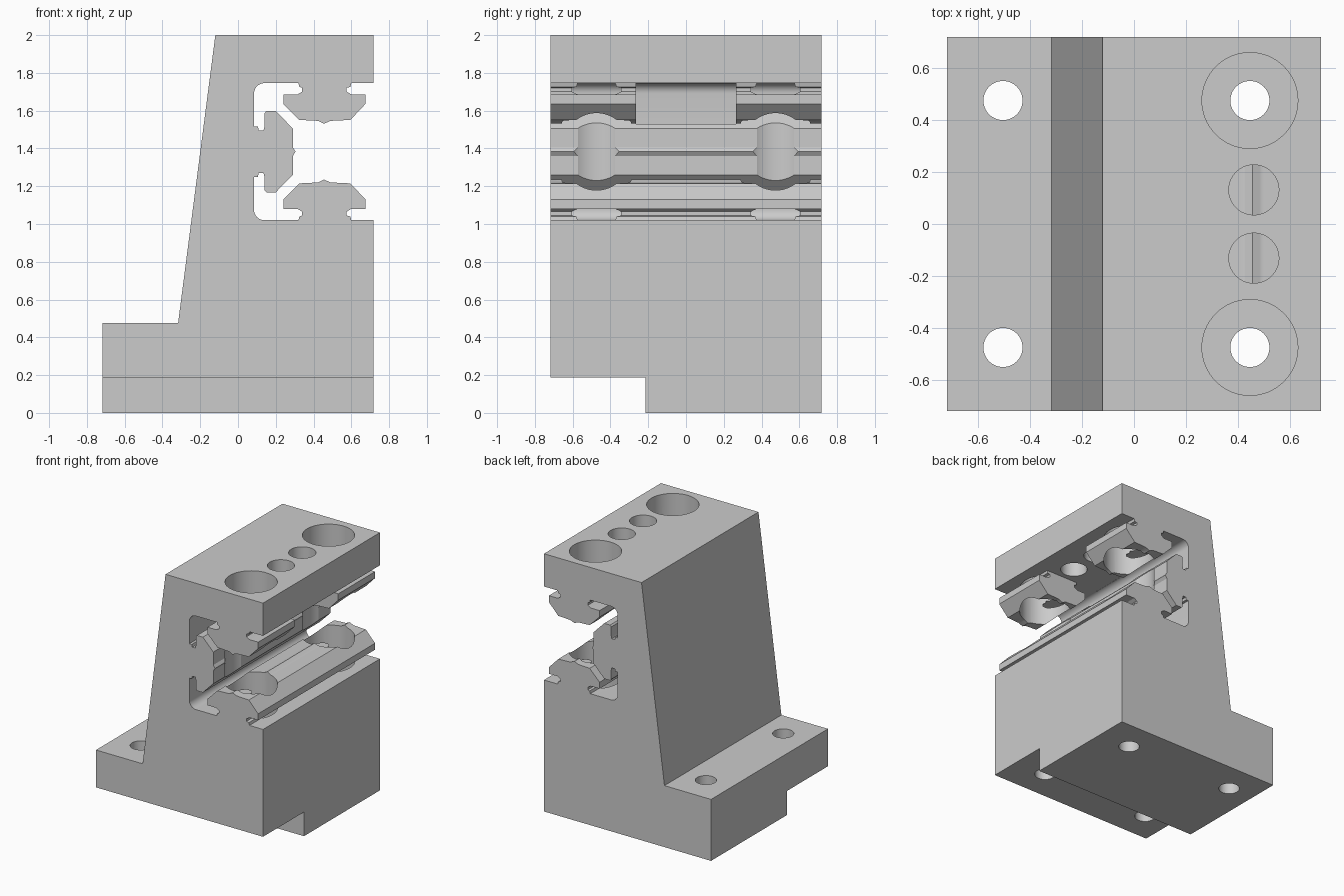
import bpy, bmesh, math

cube = bpy.data.objects.get("Cube")
if cube:
    bpy.data.objects.remove(cube, do_unlink=True)

HALF = 0.717     # half length and half width
MID = 1.383      # mirror height of the slot
FLOOR, CEIL = 1.02, 2 * MID - 1.02

grey = bpy.data.materials.new("machined_grey")
grey.use_nodes = True
colour = (0.6, 0.6, 0.6, 1)
grey.diffuse_color = colour
grey.node_tree.nodes["Principled BSDF"].inputs["Base Color"].default_value = colour


def prism(name, profile):
    """Extrude an x-z outline along y."""
    bm = bmesh.new()
    face = bm.faces.new([bm.verts.new((x, -HALF, z)) for x, z in profile])
    moved = bmesh.ops.extrude_face_region(bm, geom=[face])["geom"]
    bmesh.ops.translate(bm, vec=(0, 2 * HALF, 0),
                        verts=[v for v in moved if isinstance(v, bmesh.types.BMVert)])
    bmesh.ops.recalc_face_normals(bm, faces=bm.faces)
    mesh = bpy.data.meshes.new(name)
    bm.to_mesh(mesh)
    bm.free()
    obj = bpy.data.objects.new(name, mesh)
    bpy.context.collection.objects.link(obj)
    mesh.materials.append(grey)
    return obj


def cut(body, cutter):
    """Subtract a cutter from the body and discard it."""
    cutter.hide_render = True
    bpy.context.view_layer.objects.active = body
    mod = body.modifiers.new("cut", "BOOLEAN")
    mod.operation, mod.solver, mod.object = "DIFFERENCE", "EXACT", cutter
    bpy.ops.object.modifier_apply(modifier=mod.name)
    bpy.data.objects.remove(cutter, do_unlink=True)


def box(x0, x1, y0, y1, z0, z1):
    bpy.ops.mesh.primitive_cube_add(
        size=1, location=((x0 + x1) / 2, (y0 + y1) / 2, (z0 + z1) / 2))
    obj = bpy.context.object
    obj.scale = (x1 - x0, y1 - y0, z1 - z0)
    bpy.context.view_layer.update()
    return obj


def bore(x, y, radius, z0, z1):
    bpy.ops.mesh.primitive_cylinder_add(
        vertices=64, radius=radius, depth=z1 - z0, location=(x, y, (z0 + z1) / 2))
    return bpy.context.object


# Lower half of the slot: bottom rail, rounded corner, half of the side rail
lower = [(HALF, FLOOR), (0.6, FLOOR), (0.595, 1.04), (0.575, 1.045), (0.575, 1.065),
         (0.6, 1.08), (0.675, 1.08), (0.675, 1.13), (0.595, 1.215), (0.49, 1.22),
         (0.455, 1.235), (0.425, 1.22), (0.325, 1.215), (0.24, 1.13), (0.24, 1.08),
         (0.315, 1.08), (0.34, 1.065), (0.34, 1.045), (0.325, 1.04), (0.32, FLOOR)]
for i in range(9):
    a = math.radians(270 - i * 11.25)
    lower.append((0.14 + 0.055 * math.cos(a), FLOOR + 0.055 + 0.055 * math.sin(a)))
lower += [(0.085, 1.25), (0.105, 1.25), (0.11, 1.27), (0.135, 1.27), (0.14, 1.25),
          (0.14, 1.18), (0.15, 1.168), (0.2, 1.168), (0.29, 1.26), (0.29, 1.36)]
upper = [(x, 2 * MID - z) for x, z in reversed(lower)]

# Bracket body with foot, sloped back and slotted opening
outline = ([(-HALF, 0), (HALF, 0)] + lower + [(0.305, MID)] + upper
           + [(HALF, 2), (-0.12, 2), (-0.317, 0.477), (-HALF, 0.477)])
body = prism("bracket_body", outline)

# Step under the front edge
cut(body, box(-1, 1, -1, -0.215, -0.2, 0.187))
# Gap in the middle of the upper rail
cut(body, box(0.13, 1, -0.265, 0.265, 1.53, CEIL))

for side in (-1, 1):
    y = side * 0.474
    # Foot bolt hole, deep counterbore and its bolt hole
    cut(body, bore(-0.503, y, 0.075, -0.2, 0.8))
    cut(body, bore(0.445, y, 0.184, 0.477, 2.2))
    cut(body, bore(0.445, y, 0.075, -0.2, 0.8))
    # Small hole through the top
    cut(body, bore(0.46, side * 0.131, 0.096, 1.65, 2.2))

bpy.ops.object.select_all(action="DESELECT")
body.select_set(True)
bpy.context.view_layer.objects.active = body
bpy.ops.object.shade_smooth_by_angle(angle=math.radians(25))
